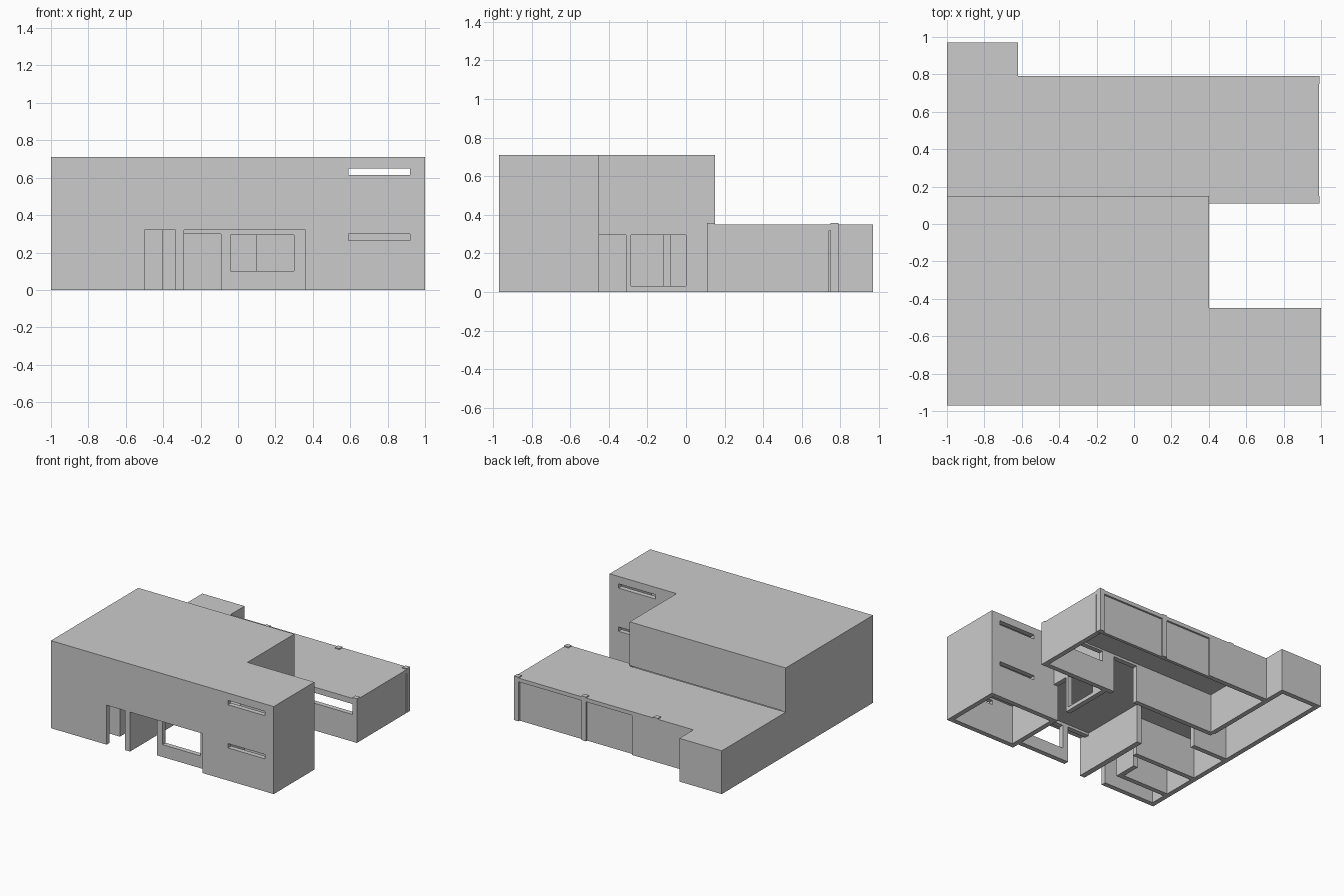
import bpy, bmesh

if "Cube" in bpy.data.objects:
    bpy.data.objects.remove(bpy.data.objects["Cube"])

T = 0.04  # wall thickness


def finish(bm, name):
    bmesh.ops.recalc_face_normals(bm, faces=bm.faces)
    me = bpy.data.meshes.new(name)
    bm.to_mesh(me)
    bm.free()
    ob = bpy.data.objects.new(name, me)
    bpy.context.collection.objects.link(ob)
    return ob


def extrude(bm, offset):
    geom = bmesh.ops.extrude_face_region(bm, geom=bm.faces[:])["geom"]
    verts = [g for g in geom if isinstance(g, bmesh.types.BMVert)]
    bmesh.ops.translate(bm, verts=verts, vec=offset)
    bmesh.ops.dissolve_limit(bm, angle_limit=0.01, verts=bm.verts[:], edges=bm.edges[:])


def wall(name, axis, pos, a0, a1, z0, z1, holes=(), t=T):
    """Wall running along axis, occupying pos..pos+t; holes are (a0, a1, z0, z1)."""
    us = sorted({a0, a1, *[h[0] for h in holes], *[h[1] for h in holes]})
    zs = sorted({z0, z1, *[h[2] for h in holes], *[h[3] for h in holes]})
    bm = bmesh.new()

    def pt(u, z):
        return (u, pos, z) if axis == "x" else (pos, u, z)
    grid = {(u, z): None for u in us for z in zs}

    def vert(u, z):
        if grid[u, z] is None:
            grid[u, z] = bm.verts.new(pt(u, z))
        return grid[u, z]
    for u, un in zip(us, us[1:]):
        for z, zn in zip(zs, zs[1:]):
            cu, cz = (u + un) / 2, (z + zn) / 2
            if any(h[0] < cu < h[1] and h[2] < cz < h[3] for h in holes):
                continue
            bm.faces.new([vert(u, z), vert(un, z), vert(un, zn), vert(u, zn)])
    extrude(bm, (0, t, 0) if axis == "x" else (t, 0, 0))
    return finish(bm, name)


def slab(name, outline, z0, z1):
    bm = bmesh.new()
    bm.faces.new([bm.verts.new((x, y, z0)) for x, y in outline])
    extrude(bm, (0, 0, z1 - z0))
    return finish(bm, name)


def rect(x0, x1, y0, y1):
    return [(x0, y0), (x1, y0), (x1, y1), (x0, y1)]


H, R, W = 0.68, 0.71, 0.355  # wall top, roof top, wing roof top
slits = [(0.59, 0.92, 0.615, 0.65), (0.59, 0.92, 0.265, 0.30)]

# Two-storey block: outer walls
wall("front_wall", "x", -0.97, -1, 1, 0, H, [(-0.5, 0.36, 0, 0.32)] + slits)
wall("left_wall", "y", -1, -0.97 + T, 0.15, 0, H)
wall("right_end_wall", "y", 1 - T, -0.97 + T, -0.45, 0, H)
wall("court_slit_wall", "x", -0.45 - T, 0.36, 1 - T, 0, H, slits)
wall("court_side_wall", "y", 0.4 - T, -0.45, 0.11, 0, H,
     [(-0.45, -0.31, 0, 0.295), (-0.285, 0.0, 0.03, 0.295)])
wall("upper_back_wall", "x", 0.15 - T, -1 + T, 0.4, 0.355, H)

# Two-storey block: roof and intermediate floor
slab("main_roof", [(-1, -0.97), (1, -0.97), (1, -0.45), (0.4, -0.45),
                   (0.4, 0.15), (-1, 0.15)], H, R)
slab("upper_floor", [(-0.96, -0.93), (0.96, -0.93), (0.96, -0.49), (0.36, -0.49),
                     (0.36, 0.11), (-0.96, 0.11)], 0.32, 0.35)

# Entry recess and ground floor partitions
wall("entry_window_wall", "x", -0.91, -0.29, 0.36, 0, 0.32,
     [(-0.29, -0.09, 0, 0.30), (-0.04, 0.30, 0.10, 0.295)])
wall("entry_side_wall", "y", 0.36, -0.93, -0.49, 0, 0.32)
wall("entry_divider", "y", -0.335, -0.97, -0.31, 0, 0.32, t=0.045)
wall("front_room_wall", "x", -0.80, -0.96, -0.5, 0, 0.32)
wall("front_room_side", "y", -0.54, -0.76, -0.60, 0, 0.32)
wall("middle_room_wall", "x", -0.49, -0.96, -0.40, 0, 0.32)
wall("rear_room_wall", "x", -0.12, -0.96, -0.65, 0, 0.32)

# Single-storey rear wing
wall("wing_front_wall", "x", 0.11, -0.96, 0.99, 0, 0.32,
     [(-0.96, -0.65, 0, 0.32), (0.1, 0.32, 0, 0.30), (0.43, 0.95, 0.22, 0.305)])
wall("wing_left_wall", "y", -1, 0.15, 0.97, 0, 0.32)
wall("wing_right_wall", "y", 0.99 - T, 0.15, 0.74, 0, 0.32)
wall("wing_back_wall", "x", 0.75, -0.62, -0.07, 0, 0.32)
wall("annex_back_wall", "x", 0.97 - T, -0.96, -0.62, 0, 0.32)
wall("annex_side_wall", "y", -0.66, 0.15, 0.93, 0, 0.32)
slab("wing_roof", [(-1, 0.15), (0.4, 0.15), (0.4, 0.11), (0.99, 0.11), (0.99, 0.79),
                   (-0.62, 0.79), (-0.62, 0.97), (-1, 0.97)], 0.32, W - 0.004)
for i, (x0, x1) in enumerate([(-0.07, 0.345), (0.385, 0.95)]):
    wall(f"wing_back_panel_{i}", "x", 0.75, x0, x1, 0, 0.32, t=0.025)

# Wing posts, tops slightly proud of the roof
for i, (x, y) in enumerate([(0.97, 0.13), (0.97, 0.77), (0.365, 0.77), (-0.28, 0.77)]):
    slab(f"wing_post_{i}", rect(x - 0.0205, x + 0.0205, y - 0.0205, y + 0.0205), 0, 0.358)
